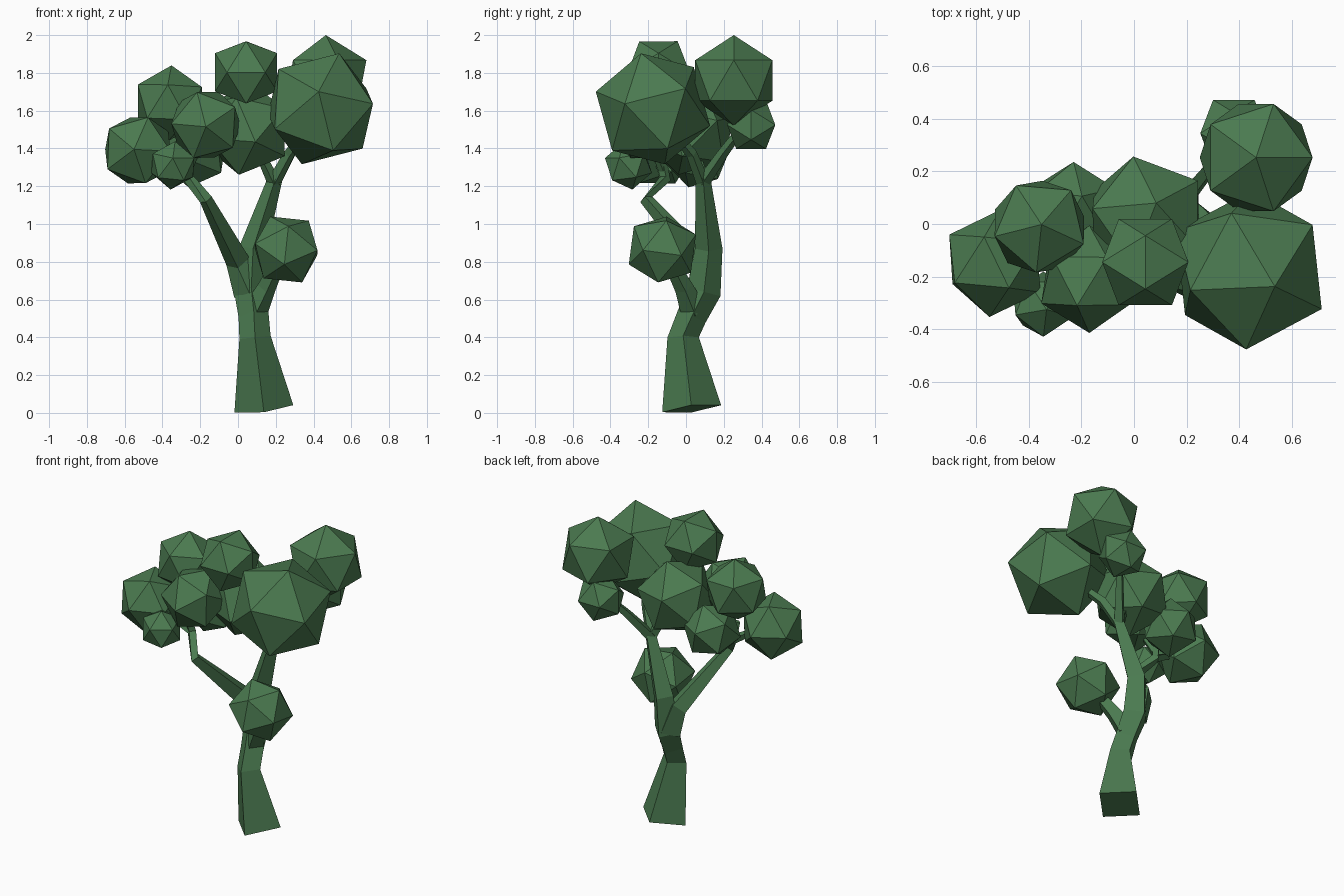
import bpy
import bmesh
from mathutils import Matrix, Vector

cube = bpy.data.objects.get("Cube")
if cube:
    bpy.data.objects.remove(cube, do_unlink=True)

green = bpy.data.materials.new("leaf_green")
green.use_nodes = True
colour = (0.07, 0.195, 0.08, 1)
green.diffuse_color = colour
green.node_tree.nodes["Principled BSDF"].inputs["Base Color"].default_value = colour


def finish(name, bm):
    """Turn a bmesh into a flat-shaded green object."""
    bmesh.ops.recalc_face_normals(bm, faces=bm.faces)
    mesh = bpy.data.meshes.new(name)
    bm.to_mesh(mesh)
    bm.free()
    mesh.materials.append(green)
    obj = bpy.data.objects.new(name, mesh)
    bpy.context.scene.collection.objects.link(obj)


def cluster(name, centre, radius, pole=(0, 0, 1), side=(1, 0, 0)):
    """Icosahedron with one corner along pole and a neighbouring corner towards side."""
    z = Vector(pole).normalized()
    x = Vector(side)
    x = (x - z * x.dot(z)).normalized()
    turn = Matrix((x, z.cross(x), z)).transposed().to_4x4()
    bm = bmesh.new()
    bmesh.ops.create_icosphere(bm, subdivisions=1, radius=radius,
                               matrix=Matrix.Translation(centre) @ turn)
    finish(name, bm)


def limb(name, *stations):
    """Four-sided tapering limb through (x, y, z, radius) stations."""
    points = [Vector(s[:3]) for s in stations]
    bm = bmesh.new()
    rings = []
    for i, p in enumerate(points):
        before = points[max(i - 1, 0)]
        after = points[min(i + 1, len(points) - 1)]
        along = (after - before).normalized()
        u = Vector((1, 0, 0))
        u = (u - along * u.dot(along)).normalized()
        v = along.cross(u)
        rings.append([bm.verts.new(p + d * stations[i][3]) for d in (u, v, -u, -v)])
    for low, high in zip(rings, rings[1:]):
        for k in range(4):
            n = (k + 1) % 4
            bm.faces.new((low[k], low[n], high[n], high[k]))
    bm.faces.new(rings[0][::-1])
    bm.faces.new(rings[-1])
    finish(name, bm)


# Trunk rising into the tall rear limb
limb("trunk", (0.137, 0.03, 0.022, 0.157), (0.09, -0.015, 0.4, 0.083),
     (0.083, 0.03, 0.51, 0.08), (0.07, 0.095, 0.64, 0.09),
     (0.08, 0.12, 0.87, 0.073), (0.2, 0.09, 1.25, 0.038))

# Branches
limb("low_branch", (0.09, 0.04, 0.54, 0.07), (0.15, -0.01, 0.66, 0.05),
     (0.25, -0.12, 0.87, 0.03))
limb("long_branch", (0.06, 0.09, 0.64, 0.085), (0, 0.08, 0.8, 0.065),
     (-0.17, -0.21, 1.13, 0.035), (-0.26, -0.11, 1.24, 0.03),
     (-0.28, -0.13, 1.36, 0.025))
limb("upper_front_branch", (0.19, 0.09, 1.22, 0.037), (0.27, 0.03, 1.37, 0.03),
     (0.4, -0.12, 1.55, 0.02))
limb("upper_rear_branch", (0.19, 0.09, 1.22, 0.037), (0.28, 0.2, 1.38, 0.028),
     (0.38, 0.32, 1.54, 0.022), (0.45, 0.27, 1.68, 0.02))
limb("upper_middle_branch", (0.19, 0.09, 1.22, 0.035), (0.08, 0.03, 1.45, 0.02))
limb("outer_twig", (-0.26, -0.11, 1.24, 0.028), (-0.48, -0.16, 1.37, 0.018))
limb("front_twig", (-0.27, -0.12, 1.28, 0.025), (-0.18, -0.2, 1.48, 0.018))

# Foliage clusters
cluster("foliage_large", (0.437, -0.175, 1.61), 0.316, (-0.01, -0.3, 0.09), (0.1, -0.06, 0.295))
cluster("foliage_top_rear", (0.465, 0.253, 1.76), 0.24)
cluster("foliage_small_rear", (0.38, 0.345, 1.525), 0.15, (0, 0.53, 0.85), (0, -0.53, 0.85))
cluster("foliage_top_middle", (0.043, -0.145, 1.803), 0.193, (0, -0.53, 0.85), (0, 0.53, 0.85))
cluster("foliage_centre", (0.045, 0.02, 1.5), 0.25, (0.04, 0.06, 0.24), (-0.04, 0.24, 0.1))
cluster("foliage_high_outer", (-0.36, -0.01, 1.64), 0.2, (0.04, 0.04, 1), (-0.87, -0.19, 0.45))
cluster("foliage_far_outer", (-0.53, -0.15, 1.39), 0.205, (-0.02, -0.2, 0.005), (0.07, 0, 0.19))
cluster("foliage_front", (-0.17, -0.21, 1.525), 0.205, (0, -1, -0.05), (0.84, 0, 0.54))
cluster("foliage_small_front", (-0.345, -0.305, 1.31), 0.13, (0, -0.95, 0.3), (0.1, 0, 1))
cluster("foliage_under", (-0.23, 0.06, 1.365), 0.18, (0, 0.95, 0.2), (0.4, 0, -0.9))
cluster("foliage_low", (0.255, -0.125, 0.865), 0.195, (-0.01, -0.18, -0.08), (0.01, -0.15, 0.105))
